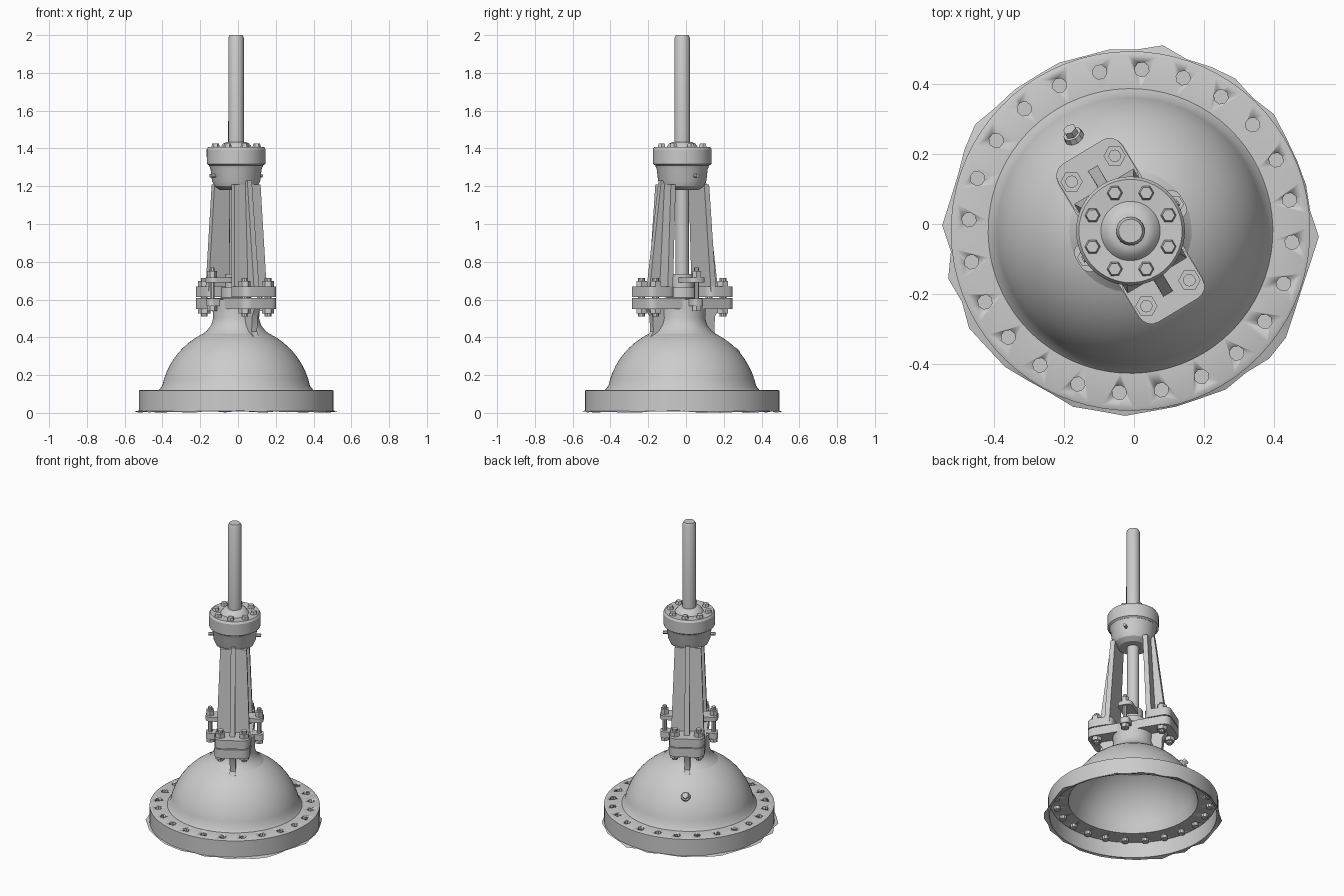
import bpy, bmesh, random
from math import sin, cos, pi, radians
from mathutils import Matrix, Vector

if "Cube" in bpy.data.objects:
    bpy.data.objects.remove(bpy.data.objects["Cube"])

random.seed(4)
# valve axis is slightly off origin, yoke is turned 31 degrees (long axis = local Y)
PLACE = Matrix.Translation((-0.01, -0.02, 0)) @ Matrix.Rotation(radians(31), 4, 'Z')


def finish(name, bm, closed=True):
    bmesh.ops.transform(bm, matrix=PLACE, verts=bm.verts)
    if closed:
        bmesh.ops.recalc_face_normals(bm, faces=bm.faces)
    me = bpy.data.meshes.new(name)
    bm.to_mesh(me)
    bm.free()
    ob = bpy.data.objects.new(name, me)
    bpy.context.collection.objects.link(ob)
    return ob


def lathe(name, profile, n=48):
    bm = bmesh.new()
    vs = [bm.verts.new((r, 0, z)) for r, z in profile]
    es = [bm.edges.new(p) for p in zip(vs, vs[1:])]
    bmesh.ops.spin(bm, geom=vs + es, cent=(0, 0, 0), axis=(0, 0, 1),
                   angle=2 * pi, steps=n)
    bmesh.ops.remove_doubles(bm, verts=bm.verts, dist=1e-5)
    return finish(name, bm)


def add_cyl(bm, r, a, b, n=8, r2=None):
    a, b = Vector(a), Vector(b)
    d = b - a
    m = Matrix.Translation((a + b) / 2) @ Vector((0, 0, 1)).rotation_difference(d).to_matrix().to_4x4()
    bmesh.ops.create_cone(bm, cap_ends=True, segments=n, radius1=r,
                          radius2=r if r2 is None else r2, depth=d.length, matrix=m)


def loft(name, z0, rect0, z1, rect1, round_r=0):
    """Tapered block; each rect is (x0, x1, y0, y1)."""
    bm = bmesh.new()
    rings = []
    for z, (x0, x1, y0, y1) in ((z0, rect0), (z1, rect1)):
        rings.append([bm.verts.new((x, y, z)) for x, y in
                      ((x0, y0), (x1, y0), (x1, y1), (x0, y1))])
    lo, hi = rings
    bm.faces.new(lo)
    bm.faces.new(hi)
    for i in range(4):
        j = (i + 1) % 4
        bm.faces.new((lo[i], lo[j], hi[j], hi[i]))
    if round_r:
        corner = [bm.edges.get((lo[i], hi[i])) for i in range(4)]
        bmesh.ops.bevel(bm, geom=corner, offset=round_r, segments=4,
                        profile=0.5, affect='EDGES')
    return finish(name, bm)


def span(s, near, far):
    return tuple(sorted((s * near, s * far)))


# hollow dome with bolted rim, open underneath
R, ZC, T = 0.40, 0.06, 0.010
arc = [radians(12 + i * 78 / 14) for i in range(15)]
outer = [(0.515, 0.008), (0.515, 0.118), (0.505, 0.122), (0.408, 0.122)]
outer += [(R * cos(a), ZC + R * sin(a)) for a in arc[:-1]] + [(0, ZC + R)]
inner = [(0, ZC + R - T)] + [((R - T) * cos(a), ZC + (R - T) * sin(a)) for a in arc[-2::-1]]
inner += [(0.392, 0.112), (0.505, 0.112), (0.505, 0.008), (0.515, 0.008)]
dome = lathe("dome_and_rim", outer + inner, 72)

# bolt holes: cutter, and the blind sockets below them
cut, pits = bmesh.new(), bmesh.new()
for k in range(24):
    a = radians(-35 + 15 * k)
    x, y = 0.464 * cos(a), 0.464 * sin(a)
    add_cyl(cut, 0.021, (x, y, 0.10), (x, y, 0.14))
    add_cyl(pits, 0.021, (x, y, 0.090), (x, y, 0.121))
top = [f for f in pits.faces if f.normal.z > 0.9]
bmesh.ops.delete(pits, geom=top, context='FACES')
cutter = finish("hole_cutter", cut)
cutter.hide_render = True
cutter.display_type = 'WIRE'
mod = dome.modifiers.new("holes", 'BOOLEAN')
mod.object = cutter
mod.solver = 'EXACT'
finish("hole_sockets", pits, False)

# ragged lip along the foot of the rim
bm = bmesh.new()
N = 44
ring = []
for i in range(N):
    a = 2 * pi * i / N
    r = 0.518 + random.choice((0, 0.002, 0.006, 0.012, 0.022))
    ring.append((bm.verts.new((0.51 * cos(a), 0.51 * sin(a), 0.012)),
                 bm.verts.new((r * cos(a), r * sin(a), random.uniform(0, 0.012)))))
for i in range(N):
    p, q = ring[i], ring[(i + 1) % N]
    bm.faces.new((p[0], p[1], q[1], q[0]))
finish("ragged_lip", bm, False)

# neck rising from the dome, with the stuffing box on top
lathe("neck", [(0, 0.40), (0.20, 0.40), (0.155, 0.435), (0.132, 0.465), (0.122, 0.50),
               (0.125, 0.56), (0.125, 0.60), (0.08, 0.61), (0.08, 0.665), (0, 0.665)])

# lower flange and its side lugs
loft("neck_flange", 0.55, (-0.108, 0.108, -0.265, 0.265),
     0.608, (-0.108, 0.108, -0.265, 0.265), 0.045)
loft("side_lugs", 0.565, (-0.175, 0.175, -0.03, 0.03),
     0.605, (-0.175, 0.175, -0.03, 0.03), 0.02)

for s in (-1, 1):
    side = "front" if s < 0 else "back"
    # gusset below the flange
    bm = bmesh.new()
    pts = [(0.09, 0.555), (0.22, 0.555), (0.192, 0.51), (0.188, 0.43), (0.23, 0.365), (0.09, 0.40)]
    face = bm.faces.new([bm.verts.new((-0.017, s * y, z)) for y, z in pts])
    ext = bmesh.ops.extrude_face_region(bm, geom=[face])
    bmesh.ops.translate(bm, vec=(0.034, 0, 0),
                        verts=[v for v in ext["geom"] if isinstance(v, bmesh.types.BMVert)])
    bm.faces.new([v for v in face.verts]) if not face.is_valid else None
    finish(side + "_gusset", bm)
    # yoke foot, arm and outer rib
    foot = (-0.106, 0.106, *span(s, 0.10, 0.265))
    loft(side + "_yoke_foot", 0.614, foot, 0.67, foot, 0.04)
    loft(side + "_yoke_arm", 0.64, (-0.10, 0.10, *span(s, 0.118, 0.15)),
         1.21, (-0.08, 0.08, *span(s, 0.088, 0.118)))
    loft(side + "_yoke_rib", 0.65, (-0.016, 0.016, *span(s, 0.14, 0.212)),
         1.23, (-0.014, 0.014, *span(s, 0.10, 0.138)))

# yoke bolts with nuts above and below
bm = bmesh.new()
for x in (-0.072, 0.072):
    for y in (-0.208, 0.208):
        add_cyl(bm, 0.032, (x, y, 0.668), (x, y, 0.698), 6)
        add_cyl(bm, 0.018, (x, y, 0.51), (x, y, 0.715), 10)
        add_cyl(bm, 0.032, (x, y, 0.525), (x, y, 0.552), 6)
finish("yoke_bolts", bm)

# gland plate, sleeve and its two studs
loft("gland_plate", 0.69, (-0.175, 0.175, -0.045, 0.045),
     0.718, (-0.175, 0.175, -0.045, 0.045), 0.03)
bm = bmesh.new()
add_cyl(bm, 0.06, (0, 0, 0.66), (0, 0, 0.735), 20)
for x in (-0.148, 0.148):
    add_cyl(bm, 0.013, (x, 0, 0.54), (x, 0, 0.77), 8)
    add_cyl(bm, 0.026, (x, 0, 0.717), (x, 0, 0.75), 6)
    add_cyl(bm, 0.026, (x, 0, 0.54), (x, 0, 0.566), 6)
finish("gland_studs", bm)

# yoke head with cover flange and hub
lathe("yoke_head", [(0, 1.18), (0.085, 1.18), (0.115, 1.20), (0.128, 1.23), (0.135, 1.29),
                    (0.143, 1.31), (0.155, 1.318), (0.156, 1.395), (0.148, 1.408),
                    (0.085, 1.404), (0.07, 1.425), (0.05, 1.435), (0, 1.435)])

# cover bolts and the two side pins
bm = bmesh.new()
for k in range(8):
    a = radians(22.5 + 45 * k + 14)
    x, y = 0.118 * cos(a), 0.118 * sin(a)
    add_cyl(bm, 0.024, (x, y, 1.40), (x, y, 1.425), 6, 0.018)
finish("cover_bolts", bm)
bm = bmesh.new()
for s in (-1, 1):
    add_cyl(bm, 0.01, (s * 0.11, 0, 1.255), (s * 0.16, 0, 1.255), 6)
finish("side_pins", bm)

# stem through the yoke
lathe("stem", [(0, 0.64), (0.036, 0.64), (0.037, 1.2), (0.042, 1.42), (0.041, 1.985),
               (0.034, 2.0), (0, 2.0)], 20)

# drain boss on the dome
d = Vector((0, 0.78, 0.62)).normalized()
base = Vector((0, 0, ZC)) + d * 0.385
bm = bmesh.new()
add_cyl(bm, 0.032, base, base + d * 0.03, 10, 0.027)
add_cyl(bm, 0.02, base, base + d * 0.05, 6)
finish("drain_boss", bm)

# smooth round faces, keep hard edges
for ob in bpy.context.collection.objects:
    ob.select_set(True)
bpy.context.view_layer.objects.active = dome
bpy.ops.object.shade_smooth_by_angle(angle=radians(32))
